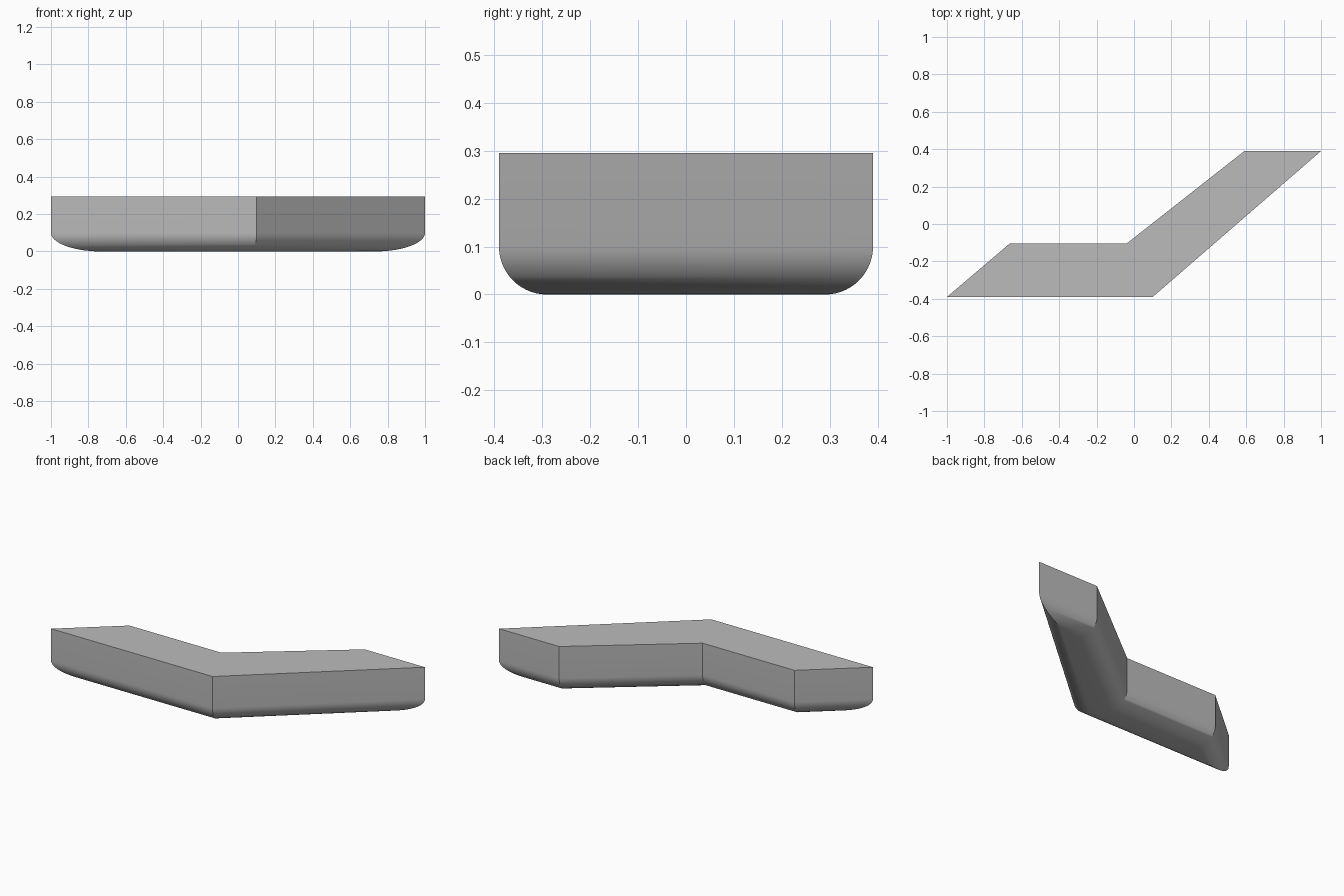
import bpy, bmesh, math
from mathutils import Vector

cube = bpy.data.objects.get("Cube")
if cube:
    bpy.data.objects.remove(cube, do_unlink=True)

HEIGHT, RADIUS, STEPS = 0.295, 0.1, 14
OUTLINE = [Vector(p) for p in ((-1, -0.39), (0.1, -0.39), (1, 0.39),
                               (0.59, 0.39), (-0.04, -0.105), (-0.665, -0.105))]

grey = bpy.data.materials.new("plain grey")
grey.use_nodes = True
colour = (0.5, 0.5, 0.5, 1)
grey.diffuse_color = colour
grey.node_tree.nodes["Principled BSDF"].inputs["Base Color"].default_value = colour


def inset(points, distance):
    """Offset a counter-clockwise outline inwards with mitred corners."""
    result = []
    for i, p in enumerate(points):
        a = (p - points[i - 1]).normalized()
        b = (points[(i + 1) % len(points)] - p).normalized()
        na, nb = Vector((-a.y, a.x)), Vector((-b.y, b.x))
        result.append(p + (na + nb) * distance / (1 + na.dot(nb)))
    return result


# Angled slab: flat top, straight walls, quarter-round lower edge
bm = bmesh.new()
levels = [(0, HEIGHT)]
for i in range(STEPS + 1):
    t = math.pi / 2 * i / STEPS
    levels.append((RADIUS * (1 - math.cos(t)), RADIUS * (1 - math.sin(t))))
rings = [[bm.verts.new((p.x, p.y, z)) for p in inset(OUTLINE, d)] for d, z in levels]
bm.faces.new(rings[0])
bm.faces.new(rings[-1][::-1])
for upper, lower in zip(rings, rings[1:]):
    for i in range(len(upper)):
        j = (i + 1) % len(upper)
        bm.faces.new((lower[i], lower[j], upper[j], upper[i]))
bmesh.ops.recalc_face_normals(bm, faces=bm.faces)

mesh = bpy.data.meshes.new("angled_slab")
bm.to_mesh(mesh)
bm.free()
mesh.materials.append(grey)
slab = bpy.data.objects.new("angled_slab", mesh)
bpy.context.collection.objects.link(slab)
bpy.context.view_layer.objects.active = slab
slab.select_set(True)
bpy.ops.object.shade_smooth_by_angle(angle=math.radians(30))
